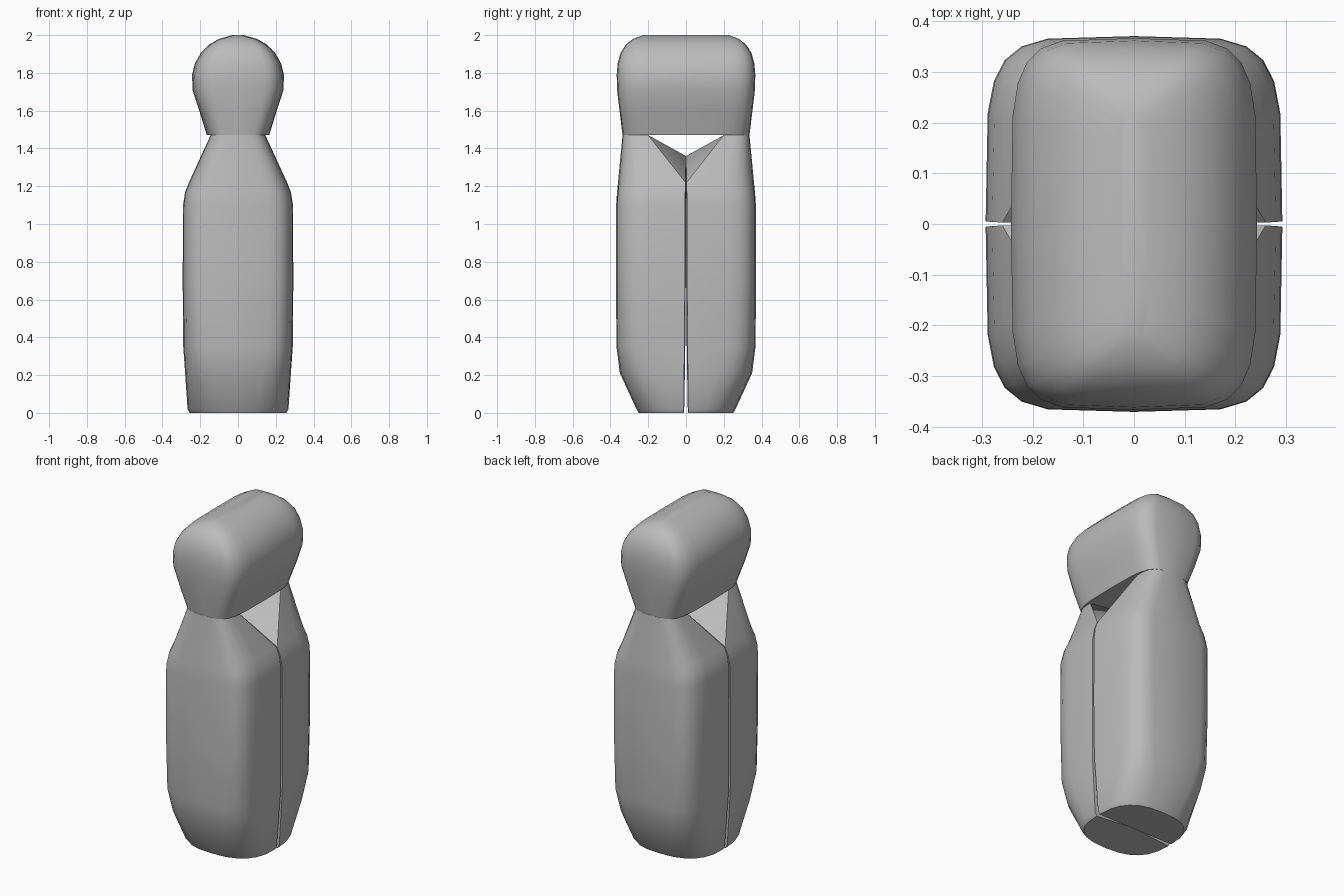
import bpy, bmesh, math

if "Cube" in bpy.data.objects:
    bpy.data.objects.remove(bpy.data.objects["Cube"], do_unlink=True)

grey = bpy.data.materials.new("plain grey")
grey.use_nodes = True
colour = (0.5, 0.5, 0.5, 1)
grey.diffuse_color = colour
grey.node_tree.nodes["Principled BSDF"].inputs["Base Color"].default_value = colour

STEPS = 6


def squircle(t, n):
    """Unit rounded-square point, t running 0..1 over a quarter turn."""
    a = t * math.pi / 2
    return max(math.cos(a), 0) ** (2 / n), math.sin(a) ** (2 / n)


def finish(bm, name, angle):
    bmesh.ops.remove_doubles(bm, verts=bm.verts, dist=0.0005)
    bmesh.ops.recalc_face_normals(bm, faces=bm.faces)
    mesh = bpy.data.meshes.new(name)
    bm.to_mesh(mesh)
    bm.free()
    mesh.materials.append(grey)
    ob = bpy.data.objects.new(name, mesh)
    bpy.context.collection.objects.link(ob)
    bpy.ops.object.select_all(action="DESELECT")
    ob.select_set(True)
    bpy.context.view_layer.objects.active = ob
    bpy.ops.object.shade_smooth_by_angle(angle=math.radians(angle))


# Head: stacked rounded rectangles closing into a barrel top
def build_head():
    bm = bmesh.new()
    levels = [(1.47, .165, .336, 4), (1.6, .205, .352, 5), (1.71, .241, .365, 5),
              (1.79, .243, .367, 5), (1.85, .228, .362, 5), (1.905, .197, .347, 5),
              (1.95, .153, .318, 5), (1.98, .1, .28, 5), (2.0, .03, .225, 4)]
    rings = []
    for z, hx, hy, n in levels:
        q = [squircle(i / STEPS, n) for i in range(STEPS + 1)]
        half = q + [(-x, y) for x, y in q[-2::-1]]
        loop = half + [(x, -y) for x, y in half[-2:0:-1]]
        rings.append([bm.verts.new((x * hx, y * hy, z)) for x, y in loop])
    for a, b in zip(rings, rings[1:]):
        for i in range(len(a)):
            j = (i + 1) % len(a)
            bm.faces.new((a[i], a[j], b[j], b[i]))
    bm.faces.new(rings[0])
    bm.faces.new(rings[-1])
    finish(bm, "head", 40)


# Leg: half of the body, with a split inner face and a notch under the head
def build_leg(name, side):
    bm = bmesh.new()
    # height, half width, depth, inner edge, inner middle, height of middle, roundness
    levels = [(0, .255, .25, .012, .01, .02, 2.6), (.02, .267, .262, .012, .009, .03, 2.7),
              (.21, .28, .35, .01, .006, .21, 3.6), (.35, .29, .368, .008, .004, .35, 4.6),
              (.7, .293, .371, .006, .001, .7, 5), (1.1, .291, .37, .005, 0, 1.1, 5),
              (1.17, .28, .365, .004, 0, 1.18, 4.6), (1.22, .26, .36, .003, 0, 1.36, 4.2),
              (1.47, .145, .336, .2, .2, 1.47, 3.2)]
    rings = []
    for z, hx, hy, edge, mid, mid_z, n in levels:
        q = [squircle(i / STEPS, n) for i in range(STEPS + 1)]
        arc = q + [(-x, y) for x, y in q[-2::-1]]
        pts = [(0, mid, mid_z)] + [(x * hx, edge + y * (hy - edge), z) for x, y in arc]
        rings.append([bm.verts.new((x, y * side, h)) for x, y, h in pts])
    for a, b in zip(rings, rings[1:]):
        for i in range(1, len(a) - 1):
            bm.faces.new((a[i], a[i + 1], b[i + 1], b[i]))
        for k in (1, -1):
            bm.faces.new((a[0], a[k], b[k]))
            bm.faces.new((a[0], b[k], b[0]))
    for ring in (rings[0], rings[-1]):
        bm.faces.new(ring)
    finish(bm, name, 35)


build_head()
build_leg("front_leg", -1)
build_leg("back_leg", 1)
